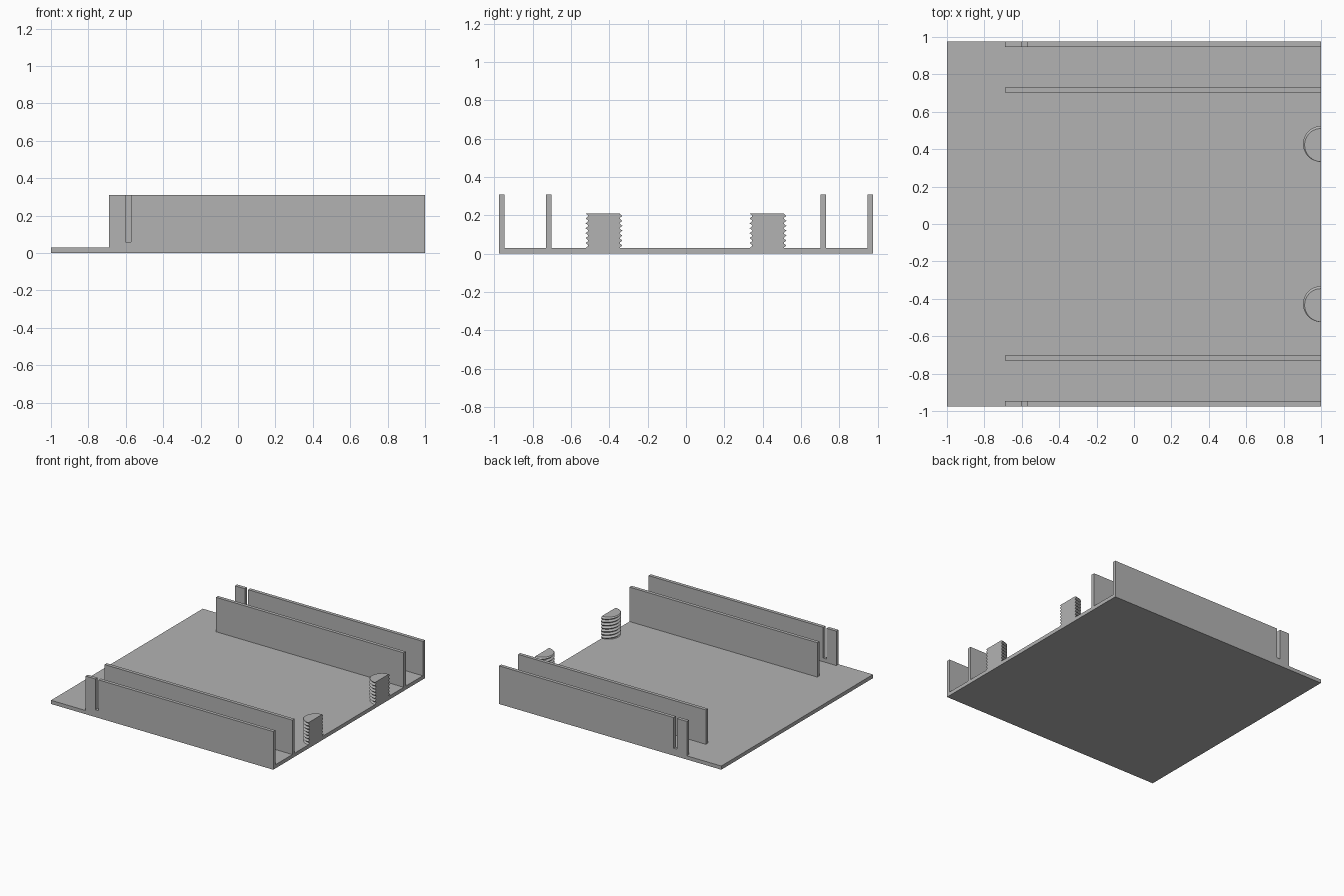
import bpy, bmesh, math

cube = bpy.data.objects.get("Cube")
if cube:
    bpy.data.objects.remove(cube, do_unlink=True)

grey = bpy.data.materials.new("plain grey")
grey.use_nodes = True
COLOUR = (0.45, 0.45, 0.45, 1)
grey.diffuse_color = COLOUR
grey.node_tree.nodes["Principled BSDF"].inputs["Base Color"].default_value = COLOUR

HALF_Y, BASE_TOP, WALL_TOP, THICK = 0.975, 0.03, 0.31, 0.028
WALL_START, SLOT_A, SLOT_B, SLOT_FLOOR = -0.69, -0.602, -0.572, 0.06


def finish(name, bm):
    bmesh.ops.recalc_face_normals(bm, faces=bm.faces)
    mesh = bpy.data.meshes.new(name)
    bm.to_mesh(mesh)
    bm.free()
    mesh.materials.append(grey)
    obj = bpy.data.objects.new(name, mesh)
    bpy.context.collection.objects.link(obj)
    return obj


def slab(name, outline, y0, y1):
    """Extrude an x-z outline from y0 to y1."""
    bm = bmesh.new()
    face = bm.faces.new([bm.verts.new((x, y0, z)) for x, z in outline])
    moved = bmesh.ops.extrude_face_region(bm, geom=[face])["geom"]
    verts = [v for v in moved if isinstance(v, bmesh.types.BMVert)]
    bmesh.ops.translate(bm, verts=verts, vec=(0, y1 - y0, 0))
    return finish(name, bm)


def threaded_half_post(name, y, radius=0.096, depth=0.014, top=0.21, turns=7):
    """Half cylinder with a helical thread, cut flat at the edge of the plate."""
    bm = bmesh.new()
    pitch = (top - BASE_TOP) / turns
    steps, segments = 6, 24
    rows = []
    for i in range(-steps, turns * steps + steps + 1):
        tooth = abs((i % steps) / steps * 2 - 1)
        r = radius - depth * min(1, tooth * 1.2)
        row = []
        for j in range(segments + 1):
            t = j / segments
            a = math.pi * (0.5 + t)
            z = BASE_TOP + pitch * (i / steps + t / 2)
            row.append(bm.verts.new((1 + r * math.cos(a), y + r * math.sin(a), z)))
        row.append(bm.verts.new((1, y, BASE_TOP + pitch * (i / steps + 0.25))))
        rows.append(row)
    # threaded skin and flat cut side
    for low, high in zip(rows, rows[1:]):
        n = len(low)
        for j in range(n):
            k = (j + 1) % n
            bm.faces.new((low[j], low[k], high[k], high[j]))
    bm.faces.new(rows[0])
    bm.faces.new(rows[-1])
    # trim the helix level at both ends
    for z, direction in ((BASE_TOP, -1), (top, 1)):
        geom = bm.verts[:] + bm.edges[:] + bm.faces[:]
        cut = bmesh.ops.bisect_plane(bm, geom=geom, plane_co=(0, 0, z),
                                     plane_no=(0, 0, direction), clear_outer=True)
        edges = [e for e in cut["geom_cut"] if isinstance(e, bmesh.types.BMEdge)]
        bmesh.ops.contextual_create(bm, geom=edges)
    return finish(name, bm)


# Base plate
slab("base_plate", [(-1, 0), (1, 0), (1, BASE_TOP), (-1, BASE_TOP)], -HALF_Y, HALF_Y)

# Outer walls have a narrow slot near the open end; inner walls are plain
plain = [(WALL_START, BASE_TOP), (1, BASE_TOP), (1, WALL_TOP), (WALL_START, WALL_TOP)]
slotted = plain[:3] + [(SLOT_B, WALL_TOP), (SLOT_B, SLOT_FLOOR),
                       (SLOT_A, SLOT_FLOOR), (SLOT_A, WALL_TOP)] + plain[3:]

for side, sign in (("front", -1), ("back", 1)):
    slab(side + "_outer_wall", slotted, sign * HALF_Y, sign * (HALF_Y - THICK))
    slab(side + "_inner_wall", plain, sign * 0.73, sign * (0.73 - THICK))
    threaded_half_post(side + "_threaded_post", sign * 0.428)
